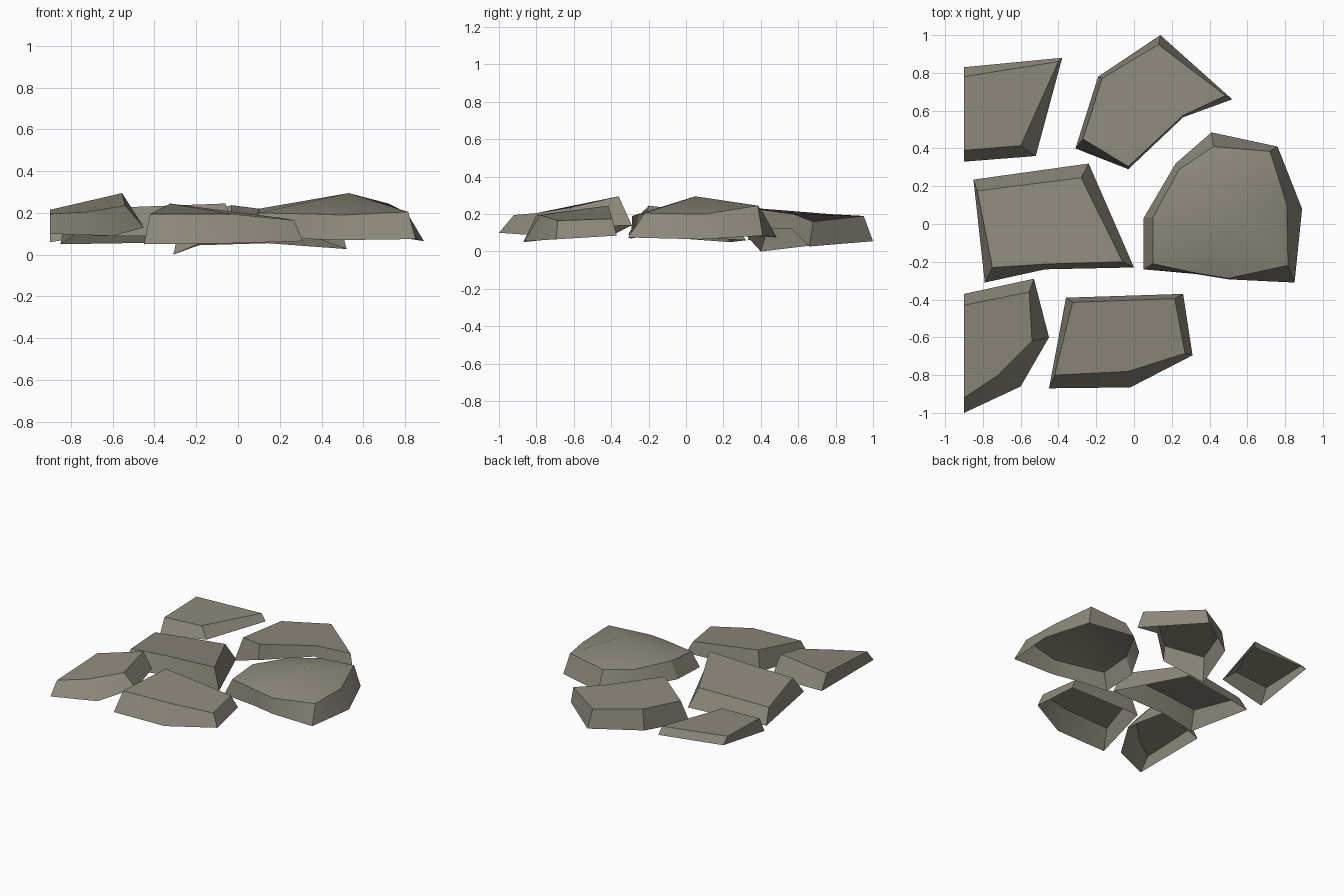
import bpy, bmesh, math

mat = bpy.data.materials.new("stone_grey")
mat.diffuse_color = (0.27, 0.25, 0.20, 1)


def stone(name, base, top, peak=None):
    """Open-bottomed paving stone: splayed walls from base ring to top ring."""
    bm = bmesh.new()
    lo = [bm.verts.new(p) for p in base]
    hi = [bm.verts.new(p) for p in top]
    n = len(lo)
    for i in range(n):
        j = (i + 1) % n
        bm.faces.new((lo[i], lo[j], hi[j], hi[i]))
    if peak:
        c = bm.verts.new(peak)
        for i in range(n):
            bm.faces.new((hi[i], hi[(i + 1) % n], c))
    else:
        bm.faces.new(hi)
    me = bpy.data.meshes.new(name)
    bm.to_mesh(me)
    bm.free()
    me.materials.append(mat)
    ob = bpy.data.objects.new(name, me)
    bpy.context.collection.objects.link(ob)
    bpy.ops.object.select_all(action='DESELECT')
    ob.select_set(True)
    bpy.context.view_layer.objects.active = ob
    bpy.ops.object.shade_smooth_by_angle(angle=math.radians(30))


# Rings run counter-clockwise; left stones are cut straight at x = -0.9
stone("back_left_stone",
      [(-.9, .33, .06), (-.52, .36, .12), (-.38, .88, .10), (-.9, .83, .14)],
      [(-.9, .39, .18), (-.6, .415, .185), (-.4, .86, .165), (-.9, .78, .19)])

stone("middle_left_stone",
      [(-.79, -.31, .09), (-.47, -.24, .09), (0, -.23, .09),
       (-.24, .32, .06), (-.85, .235, .05)],
      [(-.75, -.23, .215), (-.47, -.212, .23), (-.06, -.2, .245),
       (-.28, .245, .195), (-.83, .175, .165)])

stone("front_left_stone",
      [(-.9, -1, .10), (-.6, -.86, .09), (-.45, -.6, .13),
       (-.53, -.29, .14), (-.9, -.37, .10)],
      [(-.9, -.92, .195), (-.72, -.8, .205), (-.54, -.62, .235),
       (-.555, -.36, .295), (-.9, -.43, .215)])

stone("front_stone",
      [(-.45, -.87, .05), (-.02, -.865, .055), (.31, -.695, .065),
       (.26, -.37, .085), (-.36, -.39, .10)],
      [(-.42, -.8, .195), (-.03, -.78, .195), (.27, -.685, .165),
       (.215, -.395, .175), (-.325, -.415, .245)])

stone("back_stone",
      [(-.31, .4, 0), (-.03, .29, .12), (.26, .565, .12),
       (.52, .66, .027), (.14, 1, .055), (-.19, .78, .045)],
      [(-.27, .45, .17), (-.03, .305, .237), (.26, .575, .20),
       (.485, .68, .16), (.13, .95, .19), (-.17, .77, .20)])

stone("right_stone",
      [(.05, .03, .09), (.05, -.24, .08), (.33, -.265, .075),
       (.5, -.293, .07), (.85, -.31, .075), (.89, .08, .065),
       (.76, .41, .085), (.41, .485, .075), (.22, .32, .085)],
      [(.1, .035, .22), (.1, -.21, .20), (.34, -.262, .195),
       (.5, -.288, .19), (.815, -.22, .205), (.81, .1, .20),
       (.72, .385, .245), (.42, .41, .21), (.24, .29, .212)],
      peak=(.53, .05, .295))
